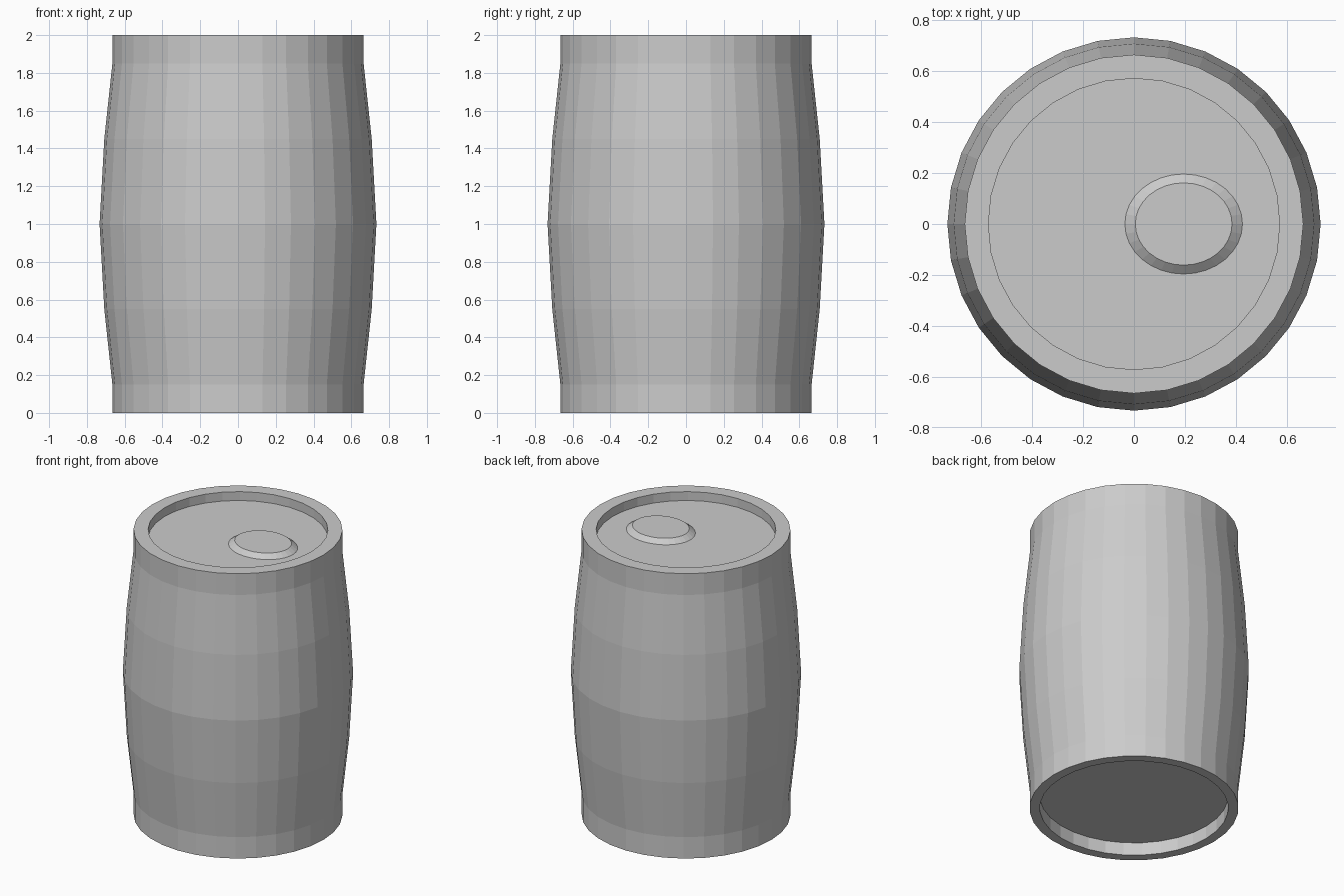
import bpy, bmesh
from math import cos, sin, tau

if "Cube" in bpy.data.objects:
    bpy.data.objects.remove(bpy.data.objects["Cube"])

SIDES = 32


def lathe(name, profile, center=(0, 0), squash=1.0, close_start=True):
    """Flat-shaded turned solid from (radius, z) points, capped at both ends."""
    bm = bmesh.new()
    rings = [[bm.verts.new((center[0] + r * cos(tau * i / SIDES),
                            center[1] + r * squash * sin(tau * i / SIDES), z))
              for i in range(SIDES)] for r, z in profile]
    for a, b in zip(rings, rings[1:]):
        for i in range(SIDES):
            j = (i + 1) % SIDES
            bm.faces.new((a[i], a[j], b[j], b[i]))
    if close_start:
        bm.faces.new(rings[0][::-1])
    bm.faces.new(rings[-1])
    bmesh.ops.recalc_face_normals(bm, faces=bm.faces)
    mesh = bpy.data.meshes.new(name)
    bm.to_mesh(mesh)
    bm.free()
    obj = bpy.data.objects.new(name, mesh)
    bpy.context.collection.objects.link(obj)
    return obj


# Barrel body: recessed bottom, bulging staves, recessed lid
lathe("barrel_body", [
    (0.60, 0.09), (0.60, 0.0), (0.665, 0.0),
    (0.665, 0.15), (0.708, 0.55), (0.733, 1.0), (0.708, 1.45), (0.665, 1.85),
    (0.665, 2.0), (0.572, 2.0), (0.572, 1.938),
])

# Oval bung sitting off-centre on the lid, open where it meets the lid
lathe("bung", [(0.231, 1.938), (0.19, 1.967)],
      center=(0.195, 0), squash=0.85, close_start=False)
